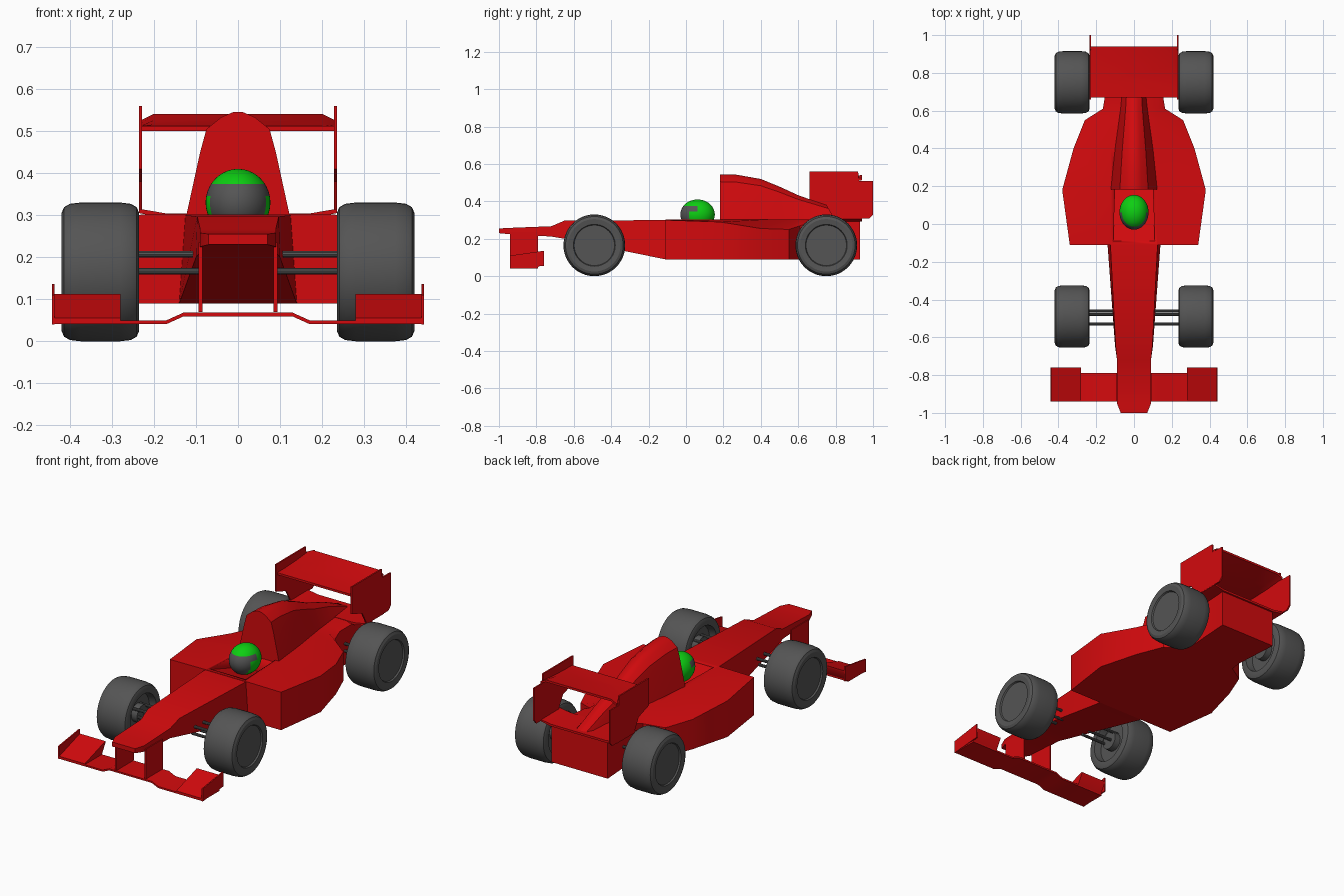
import bpy
import bmesh
from math import sin, cos, tau

cube = bpy.data.objects.get("Cube")
if cube:
    bpy.data.objects.remove(cube, do_unlink=True)


def material(name, rgb):
    m = bpy.data.materials.new(name)
    m.use_nodes = True
    colour = (*rgb, 1)
    m.diffuse_color = colour
    m.node_tree.nodes["Principled BSDF"].inputs["Base Color"].default_value = colour
    return m


RED = material("racing red", (0.65, 0.003, 0.004))
GREY = material("rubber grey", (0.09, 0.09, 0.09))
GREEN = material("helmet green", (0.004, 0.62, 0.006))


def finish(bm, name, *mats):
    """Turn a bmesh into a smooth-by-angle object."""
    bmesh.ops.recalc_face_normals(bm, faces=bm.faces)
    mesh = bpy.data.meshes.new(name)
    bm.to_mesh(mesh)
    bm.free()
    for m in mats:
        mesh.materials.append(m)
    ob = bpy.data.objects.new(name, mesh)
    bpy.context.collection.objects.link(ob)
    bpy.ops.object.select_all(action="DESELECT")
    ob.select_set(True)
    bpy.context.view_layer.objects.active = ob
    bpy.ops.object.shade_smooth_by_angle()
    return ob


def loft(name, rings, mat):
    """Skin closed rings of equal length and cap both ends."""
    bm = bmesh.new()
    loops = [[bm.verts.new(p) for p in ring] for ring in rings]
    for a, b in zip(loops, loops[1:]):
        for i in range(len(a)):
            j = (i + 1) % len(a)
            bm.faces.new((a[i], a[j], b[j], b[i]))
    bm.faces.new(loops[0])
    bm.faces.new(loops[-1])
    return finish(bm, name, mat)


def mirrored(half, y):
    """Right half of a cross-section (x, z), from bottom to top, made whole."""
    return [(x, y, z) for x, z in half] + [(-x, y, z) for x, z in reversed(half)]


def side_plate(name, outline, x0, x1, mat):
    return loft(name, [[(x, y, z) for y, z in outline] for x in (x0, x1)], mat)


def lathe_x(name, profile, y, z, n, mat):
    """Revolve (radius, x) points about an axis parallel to x."""
    rings = [[(x, y + r * cos(tau * i / n), z + r * sin(tau * i / n)) for i in range(n)]
             for r, x in profile]
    return loft(name, rings, mat)


# Nose and front chassis: y, top width, top z, bottom width, bottom z
nose = [(-1, .07, .255, .07, .23), (-.95, .09, .258, .09, .225),
        (-.72, .09, .267, .09, .212), (-.65, .097, .297, .1, .2),
        (-.11, .125, .3, .14, .09)]
loft("nose", [mirrored([(bw, bz), (tw, tz)], y) for y, tw, tz, bw, bz in nose], RED)

# Sidepods and gearbox: y, half width, shoulder z
pods = [(-.11, .34, .3), (.18, .38, .29), (.4, .32, .255), (.55, .26, .25),
        (.61, .165, .27), (.67, .155, .29), (.93, .172, .302)]
body = loft("sidepods", [mirrored([(w, .09), (w, e), (.125, .302)], y)
                         for y, w, e in pods], RED)

# Cockpit opening with a floor that slopes down to the back
cutter = loft("cockpit_cutter", [mirrored([(w, b), (w, .36)], y)
                                 for y, w, b in ((-.09, .11, .297), (.185, .1, .21))], RED)
cutter.hide_render = True
cut = body.modifiers.new("cockpit", "BOOLEAN")
cut.object = cutter
cut.solver = "EXACT"
bpy.ops.object.select_all(action="DESELECT")
body.select_set(True)
bpy.context.view_layer.objects.active = body
bpy.ops.object.modifier_apply(modifier=cut.name)
bpy.data.objects.remove(cutter, do_unlink=True)

# Engine cover: one arch, shrinking towards the back
arch = [(.125, .29), (.09, .45), (.075, .505), (.04, .533), (.012, .545)]
spine = [(.182, 1, 1), (.27, .93, .99), (.4, .82, .9), (.5, .71, .74),
         (.6, .6, .56), (.75, .48, .35), (.92, .4, .05)]
loft("engine_cover", [mirrored([(x * sx, .29 + (z - .29) * sz) for x, z in arch], y)
                      for y, sx, sz in spine], RED)

# Rear wing, with ends that thin out towards the end plates
chord = [(.67, .512), (.74, .516), (.84, .526), (.94, .541)]
rings = []
for x, drop in ((-.232, .016), (-.2, 0), (.2, 0), (.232, .016)):
    top = [(x, y, z - drop * (y - .67) / .27) for y, z in chord]
    rings.append(top + [(x, y, z - .012) for x, y, z in reversed(top)])
loft("rear_wing", rings, RED)

# Lower rear wing joining the end plates to the gearbox
loft("lower_rear_wing", [[(x, y, z) for x, z in
                          ((-.235, .315), (-.17, .304), (.17, .304), (.235, .315),
                           (.235, .305), (.17, .292), (-.17, .292), (-.235, .305))]
                         for y in (.77, .94)], RED)

end_plate = [(.66, .56), (.92, .56), (.925, .51), (1, .51), (1, .33), (.98, .308),
             (.79, .308), (.75, .38), (.66, .41)]
flap = [(-.94, .055), (-.76, .112), (-.76, .102), (-.79, .05), (-.94, .045)]
fence = [(-.94, .04), (-.94, .11), (-.9, .116), (-.76, .136), (-.76, .055)]
pillar = [(-.94, .235), (-.94, .07), (-.79, .07), (-.79, .235)]

for s, side in ((1, "left"), (-1, "right")):
    side_plate(f"rear_end_plate_{side}", end_plate, s * .228, s * .236, RED)
    side_plate(f"front_flap_{side}", flap, s * .28, s * .438, RED)
    side_plate(f"front_end_plate_{side}", fence, s * .436, s * .443, RED)
    side_plate(f"nose_pillar_{side}", pillar, s * .085, s * .094, RED)

    # Tyres with shallow outer discs and deep inner hubs
    tyre = [(.108, .408), (.112, .416), (.14, .42), (.154, .414), (.162, .4), (.165, .375),
            (.165, .28), (.162, .255), (.154, .241), (.14, .235), (.115, .236), (.108, .275)]
    for y, end in ((-.49, "front"), (.75, "rear")):
        lathe_x(f"{end}_wheel_{side}", [(r, s * x) for r, x in tyre], y, .165, 48, GREY)
        lathe_x(f"{end}_hub_{side}", [(.05, s * .24), (.05, s * .29)], y, .17, 20, GREY)
        # Suspension rods
        for dy, z in ((.03, .207), (.012, .167), (-.04, .207), (-.04, .167)):
            lathe_x(f"{end}_rod_{side}", [(.008, s * .09), (.008, s * .29)],
                    y + dy, z, 10, GREY)

# Front wing plane with a raised centre
line = [(-.44, .05), (-.17, .05), (-.13, .068), (.13, .068), (.17, .05), (.44, .05)]
section = line + [(x, z - .009) for x, z in reversed(line)]
loft("front_wing", [[(x, y, z) for x, z in section] for y in (-.94, -.79)], RED)

# Helmet, with the visor picked out on the front faces
bm = bmesh.new()
bmesh.ops.create_uvsphere(bm, u_segments=48, v_segments=32, radius=1)
for v in bm.verts:
    v.co = (v.co.x * .077, .062 + v.co.y * .092, .33 + v.co.z * .08)
for f in bm.faces:
    c = f.calc_center_median()
    back = .06 if c.z > .343 else .015
    f.material_index = int(c.z < .376 and c.y < back)
finish(bm, "helmet", GREEN, GREY)
